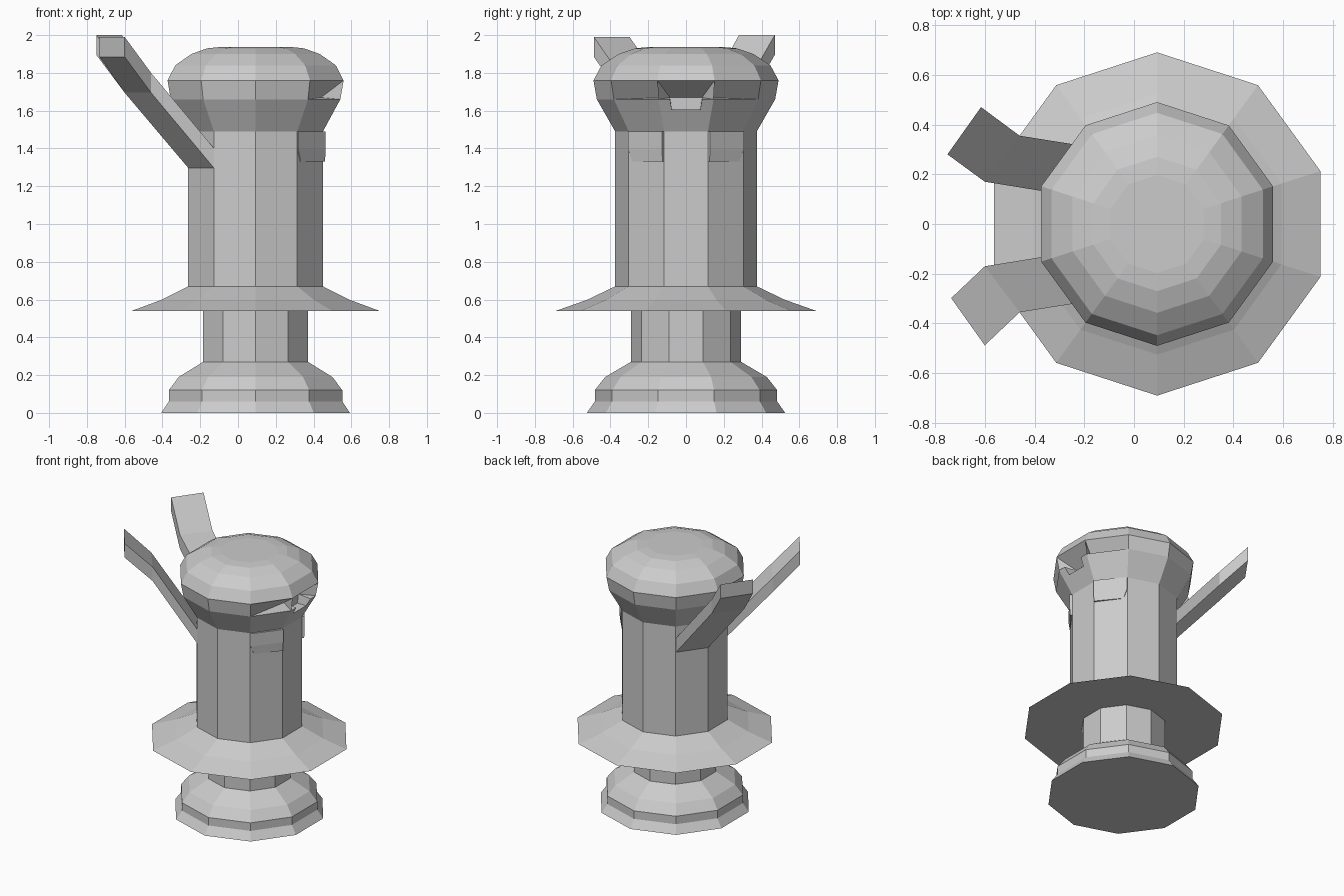
import bpy
import bmesh
from math import cos, sin, radians
from mathutils import Vector

cube = bpy.data.objects.get("Cube")
if cube:
    bpy.data.objects.remove(cube, do_unlink=True)

SIDES = 10
AXIS_X = 0.093

stone = bpy.data.materials.new("plain_grey")
stone.use_nodes = True
GREY = (0.6, 0.6, 0.6, 1)
stone.diffuse_color = GREY
stone.node_tree.nodes["Principled BSDF"].inputs["Base Color"].default_value = GREY


def polar(r, deg, z):
    a = radians(deg)
    return Vector((AXIS_X + r * cos(a), r * sin(a), z))


def finish(name, bm):
    bmesh.ops.remove_doubles(bm, verts=bm.verts, dist=0.0001)
    bmesh.ops.recalc_face_normals(bm, faces=bm.faces)
    mesh = bpy.data.meshes.new(name)
    bm.to_mesh(mesh)
    bm.free()
    mesh.materials.append(stone)
    obj = bpy.data.objects.new(name, mesh)
    bpy.context.collection.objects.link(obj)
    return obj


def add_face(bm, *points):
    return bm.faces.new([bm.verts.new(p) for p in points])


def lathe(profile, bottom=True, top=True, skip=()):
    """Ten-sided turned shape; skip holds (band, side) pairs left open."""
    bm = bmesh.new()
    rings = [[bm.verts.new(polar(r, 18 + 36 * i, z)) for i in range(SIDES)]
             for r, z in profile]
    for b in range(len(rings) - 1):
        for i in range(SIDES):
            if (b, i) not in skip:
                j = (i + 1) % SIDES
                bm.faces.new((rings[b][i], rings[b][j], rings[b + 1][j], rings[b + 1][i]))
    if bottom:
        bm.faces.new(rings[0][::-1])
    if top:
        bm.faces.new(rings[-1])
    return bm


def loft(name, sections):
    """Capped tube through four-cornered sections."""
    bm = bmesh.new()
    rings = [[bm.verts.new(p) for p in s] for s in sections]
    for a, b in zip(rings, rings[1:]):
        for i in range(4):
            j = (i + 1) % 4
            bm.faces.new((a[i], a[j], b[j], b[i]))
    bm.faces.new(rings[0][::-1])
    bm.faces.new(rings[-1])
    return finish(name, bm)


# Foot, neck, flared skirt and column
finish("pedestal_and_column", lathe([
    (0.525, 0), (0.483, 0.06), (0.483, 0.12), (0.428, 0.19), (0.292, 0.27),
    (0.292, 0.54), (0.69, 0.54), (0.525, 0.598), (0.375, 0.67), (0.375, 1.49)]))

# Domed head, left open at the visor
HEAD = [(0.375, 1.49), (0.472, 1.66), (0.49, 1.76), (0.447, 1.84),
        (0.357, 1.9), (0.27, 1.93), (0.197, 1.937)]
head = lathe(HEAD, bottom=False, skip={(1, 0), (1, 8), (1, 9), (0, 9)})


# Visor: overhanging brow, ledge and mouth notch
def visor_points(s):
    return {"outer_top": polar(0.49, 54 * s, 1.76), "outer_low": polar(0.472, 54 * s, 1.66),
            "brow": polar(0.49, 18 * s, 1.76), "cheek": polar(0.472, 18 * s, 1.66),
            "jaw": polar(0.375, 18 * s, 1.49), "inner": Vector((0.44, 0.085 * s, 1.67)),
            "lip": Vector((0.542, 0.085 * s, 1.66)), "chin": Vector((0.512, 0.075 * s, 1.605)),
            "throat": Vector((0.44, 0.075 * s, 1.605))}


left, right = visor_points(1), visor_points(-1)
for side in (left, right):
    for names in ("outer_top outer_low inner brow", "outer_low cheek inner",
                  "cheek lip inner", "lip chin throat inner", "cheek jaw chin lip"):
        add_face(head, *[side[n] for n in names.split()])
for a, b in (("brow", "inner"), ("inner", "throat"), ("throat", "chin"), ("chin", "jaw")):
    add_face(head, left[a], left[b], right[b], right[a])
finish("head", head)

for label, s, side in (("left", 1, left), ("right", -1, right)):
    # Upright fin dividing the visor
    fin = bmesh.new()
    add_face(fin, side["inner"], side["brow"], side["cheek"])
    finish(label + "_visor_fin", fin)

    # Bent horn growing from one column face
    lift = Vector((0, 0, 0.105))
    tip = Vector((0, 0, 0)) if s > 0 else Vector((0.015, -0.018, -0.01))
    edges = [(polar(0.373, 180 - 18 * s, 1.295), polar(0.373, 180 - 54 * s, 1.295)),
             (Vector((-0.6, 0.17 * s, 1.695)), Vector((-0.46, 0.355 * s, 1.695))),
             (Vector((-0.75, 0.28 * s, 1.895)) + tip, Vector((-0.615, 0.47 * s, 1.895)) + tip)]
    loft(label + "_horn", [(p, q, q + lift, p + lift) for p, q in edges])

    # Small plate under the head
    out = polar(0.02, 36 * s, 0) - Vector((AXIS_X, 0, 0))
    rows = [(polar(0.373, 54 * s, z), polar(0.373, 18 * s, z)) for z in (1.49, 1.395)]
    low = (Vector((0.325, 0.278 * s, 1.33)), polar(0.373, 18 * s, 1.33))
    loft(label + "_collar_plate",
         [(p - out, q - out, q + out * k, p + out * k * 0.5)
          for (p, q), k in ((rows[0], 1), (rows[1], 1), (low, 0.8))])
